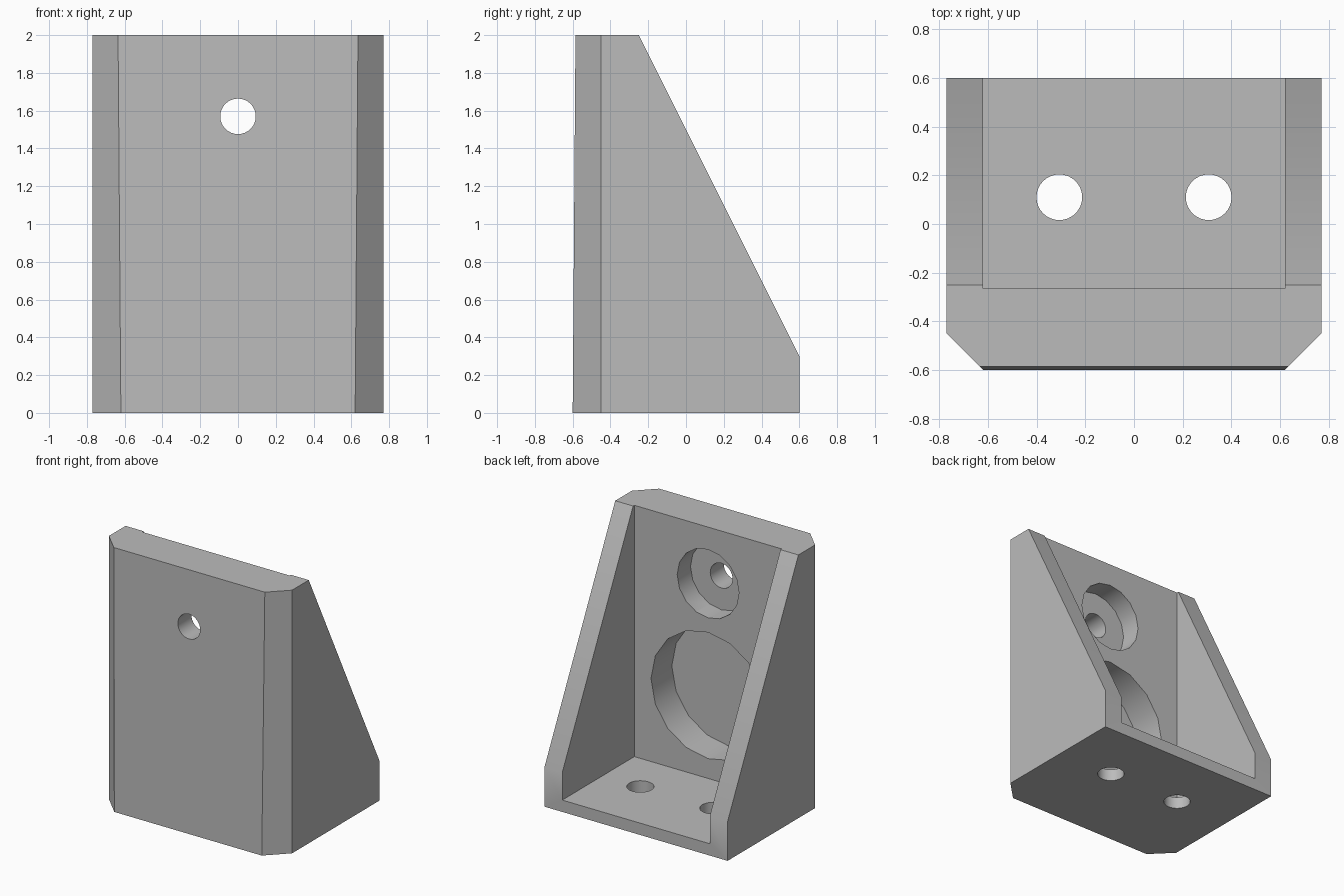
import bpy, bmesh
from math import pi
from mathutils import Matrix

cube = bpy.data.objects.get("Cube")
if cube:
    bpy.data.objects.remove(cube, do_unlink=True)

grey = bpy.data.materials.new("plain grey")
grey.use_nodes = True
colour = (0.5, 0.5, 0.5, 1)
grey.diffuse_color = colour
grey.node_tree.nodes["Principled BSDF"].inputs["Base Color"].default_value = colour

HALF_WIDTH, INNER_HALF = 0.77, 0.62
PLATE_BACK, FLOOR_TOP = -0.265, 0.09


def make_object(name, bm):
    bmesh.ops.recalc_face_normals(bm, faces=bm.faces)
    mesh = bpy.data.meshes.new(name)
    bm.to_mesh(mesh)
    bm.free()
    mesh.materials.append(grey)
    obj = bpy.data.objects.new(name, mesh)
    bpy.context.collection.objects.link(obj)
    return obj


def cut(target, cutter):
    """Subtract the cutter from the target, then remove it."""
    cutter.hide_render = True
    mod = target.modifiers.new("cut", 'BOOLEAN')
    mod.operation, mod.solver, mod.object = 'DIFFERENCE', 'EXACT', cutter
    bpy.context.view_layer.objects.active = target
    bpy.ops.object.modifier_apply(modifier=mod.name)
    bpy.data.objects.remove(cutter, do_unlink=True)


def cylinder(name, centre, radius, depth, sides, along_y):
    bm = bmesh.new()
    turn = Matrix.Rotation(pi / 2, 4, 'X') if along_y else Matrix()
    bmesh.ops.create_cone(bm, cap_ends=True, segments=sides, radius1=radius,
                          radius2=radius, depth=depth,
                          matrix=Matrix.Translation(centre) @ turn)
    return make_object(name, bm)


def y_hole(name, z, radius, front, sides):
    """Round cutter from the open back to the given front depth."""
    back = PLATE_BACK + 0.06
    return cylinder(name, (0, (front + back) / 2, z), radius, back - front, sides, True)


# Solid body: side profile extruded across the width
bm = bmesh.new()
profile = [(-0.6, 0), (0.6, 0), (0.6, 0.3), (-0.25, 2), (-0.585, 2)]
face = bm.faces.new([bm.verts.new((-HALF_WIDTH, y, z)) for y, z in profile])
side = bmesh.ops.extrude_face_region(bm, geom=[face])["geom"]
bmesh.ops.translate(bm, vec=(2 * HALF_WIDTH, 0, 0),
                    verts=[v for v in side if isinstance(v, bmesh.types.BMVert)])

# Vertical chamfers on both front corners
for s in (-1, 1):
    bmesh.ops.bisect_plane(bm, geom=bm.verts[:] + bm.edges[:] + bm.faces[:],
                           plane_co=(s * HALF_WIDTH, -0.45, 0), plane_no=(s, -1, 0),
                           clear_outer=True)
    bmesh.ops.holes_fill(bm, edges=[e for e in bm.edges if e.is_boundary])
bracket = make_object("corner_bracket", bm)

# Open pocket between the side walls
bm = bmesh.new()
bmesh.ops.create_cube(bm, size=2)
for v in bm.verts:
    v.co.x *= INNER_HALF
    v.co.y = 1 if v.co.y > 0 else PLATE_BACK
    v.co.z = 3 if v.co.z > 0 else FLOOR_TOP
cut(bracket, make_object("pocket_cutter", bm))

# Upright plate: large recess, counterbore and through hole
cut(bracket, y_hole("recess_cutter", 0.72, 0.48, -0.515, 16))
cut(bracket, y_hole("counterbore_cutter", 1.57, 0.26, -0.425, 16))
cut(bracket, y_hole("plate_hole_cutter", 1.57, 0.094, -0.8, 32))

# Two mounting holes in the floor
for x in (-0.307, 0.307):
    cut(bracket, cylinder("floor_hole_cutter", (x, 0.11, 0), 0.094, 0.4, 32, False))

# Smooth the hole walls, keep the edges sharp
bpy.ops.object.select_all(action='DESELECT')
bracket.select_set(True)
bpy.context.view_layer.objects.active = bracket
bpy.ops.object.shade_smooth_by_angle(angle=pi / 6)
